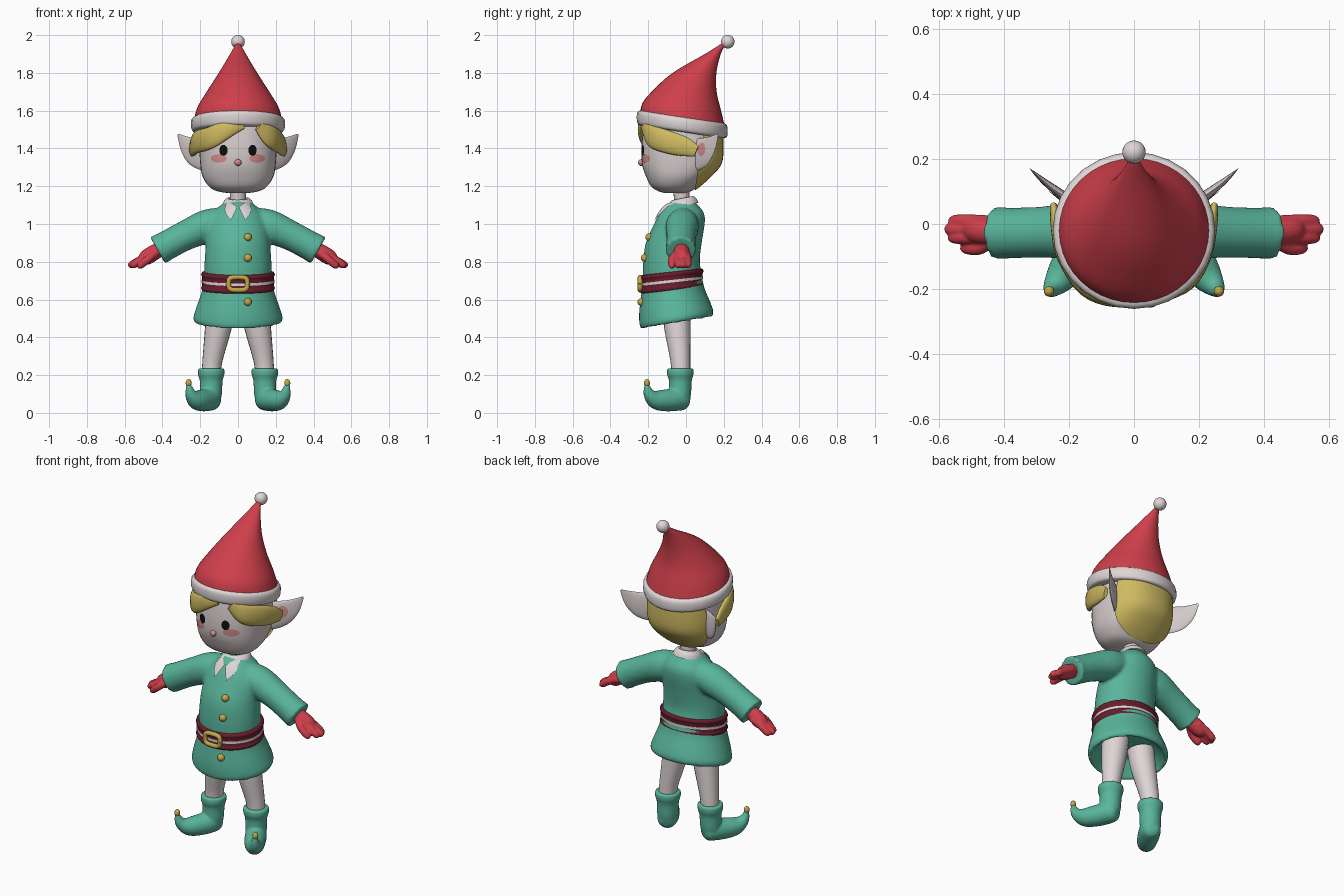
import bpy, bmesh, math
from mathutils import Vector
from mathutils.bvhtree import BVHTree

if "Cube" in bpy.data.objects:
    bpy.data.objects.remove(bpy.data.objects["Cube"])


def mat(name, r, g, b):
    m = bpy.data.materials.new(name)
    m.diffuse_color = (r, g, b, 1)
    m.use_nodes = True
    m.node_tree.nodes["Principled BSDF"].inputs["Base Color"].default_value = m.diffuse_color
    return m


GREEN = mat("green cloth", 0.10, 0.46, 0.33)
RED = mat("red cloth", 0.62, 0.05, 0.07)
WHITE = mat("white fur", 0.74, 0.67, 0.67)
SKIN = mat("pale skin", 0.68, 0.61, 0.61)
HAIR = mat("blond hair", 0.62, 0.49, 0.12)
GOLD = mat("gold", 0.56, 0.39, 0.07)
MAROON = mat("maroon leather", 0.14, 0.012, 0.025)
PINK = mat("pink blush", 0.66, 0.27, 0.27)
BLACK = mat("black", 0.004, 0.004, 0.004)


def finish(name, bm, mats, rule=None, remesh=0, normals=True):
    """Turn a bmesh into a smooth object; optionally fuse its parts by remeshing."""
    if normals:
        bmesh.ops.recalc_face_normals(bm, faces=bm.faces[:])
    if rule:
        for f in bm.faces:
            f.material_index = rule(f.calc_center_median())
    me = bpy.data.meshes.new(name)
    bm.to_mesh(me)
    bm.free()
    ob = bpy.data.objects.new(name, me)
    bpy.context.collection.objects.link(ob)
    if remesh:
        mod = ob.modifiers.new("fuse", 'REMESH')
        mod.mode, mod.voxel_size = 'VOXEL', remesh
        mod = ob.modifiers.new("soften", 'SMOOTH')
        mod.factor, mod.iterations = 0.5, 4
        bpy.context.view_layer.update()
        ev = ob.evaluated_get(bpy.context.evaluated_depsgraph_get())
        me = bpy.data.meshes.new_from_object(ev)
        ob.modifiers.clear()
        ob.data = me
    me.materials.clear()
    for m in mats:
        me.materials.append(m)
    for p in me.polygons:
        p.use_smooth = True
    me.set_sharp_from_angle(angle=math.radians(50))
    return ob


def spline(rows, k):
    """Catmull-Rom samples through rows of numbers."""
    out = []
    for i in range(len(rows) - 1):
        a, b, c, d = (rows[min(max(i + o, 0), len(rows) - 1)] for o in (-1, 0, 1, 2))
        for j in range(k):
            t = j / k
            out.append([0.5 * (2 * q + (r - p) * t + (2 * p - 5 * q + 4 * r - s) * t * t
                               + (3 * q - p - 3 * r + s) * t ** 3) for p, q, r, s in zip(a, b, c, d)])
    return out + [list(rows[-1])]


def bridge(bm, rings):
    vs = [[bm.verts.new(p) for p in ring] for ring in rings]
    n = len(vs[0])
    for a, b in zip(vs, vs[1:]):
        for i in range(n):
            bm.faces.new((a[i], a[(i + 1) % n], b[(i + 1) % n], b[i]))
    bm.faces.new(vs[0][::-1])
    bm.faces.new(vs[-1])


def circle(n, e=2):
    def f(v):
        return math.copysign(abs(v) ** (2 / e), v)
    return [(f(math.cos(2 * math.pi * i / n)), f(math.sin(2 * math.pi * i / n))) for i in range(n)]


def loft(rows, bm=None, n=40, e=2, k=4):
    """Stack of ovals: (z, centre y, rx, ry, tilt)."""
    bm = bm or bmesh.new()
    bridge(bm, [[(c * rx, cy + s * ry, z + tilt * s * ry) for c, s in circle(n, e)]
                for z, cy, rx, ry, tilt in spline(rows, k)])
    return bm


def tube(rows, bm=None, n=20, k=4, ref=(0, 0, 1), flat=1, sx=1):
    """Tube along (x, y, z, r); flat squeezes it sideways, sx mirrors it."""
    bm = bm or bmesh.new()
    pts = [(Vector((p[0] * sx, p[1], p[2])), max(p[3], 0.002)) for p in spline(rows, k)]
    rings = []
    for i, (p, r) in enumerate(pts):
        t = (pts[min(i + 1, len(pts) - 1)][0] - pts[max(i - 1, 0)][0]).normalized()
        side = t.cross(Vector(ref)).normalized()
        up = side.cross(t)
        rings.append([p + side * c * r * flat + up * s * r for c, s in circle(n)])
    bridge(bm, rings)
    return bm


def ball(name, pos, r, m, sz=1):
    bm = bmesh.new()
    bmesh.ops.create_uvsphere(bm, u_segments=20, v_segments=12, radius=r)
    for v in bm.verts:
        v.co = Vector((v.co.x, v.co.y, v.co.z * sz)) + Vector(pos)
    return finish(name, bm, [m])


def tree(ob):
    bm = bmesh.new()
    bm.from_mesh(ob.data)
    return BVHTree.FromBMesh(bm)


def front_point(bvh, x, z):
    hit = bvh.ray_cast(Vector((x, -1, z)), Vector((0, 1, 0)))[0]
    return hit or bvh.find_nearest(Vector((x, -0.1, z)))[0]


def decal(name, bvh, outline, m, lift=0.004):
    """Thin patch laid on the front of a surface."""
    bm, n = bmesh.new(), len(outline)
    cx, cz = (sum(p[a] for p in outline) / n for a in (0, 1))

    def vert(x, z):
        return bm.verts.new(front_point(bvh, x, z) - Vector((0, lift, 0)))
    rings = [[vert(cx + (x - cx) * s, cz + (z - cz) * s) for x, z in outline] for s in (1, 0.67, 0.33)]
    mid = vert(cx, cz)
    for i in range(n):
        j = (i + 1) % n
        for a, b in zip(rings, rings[1:]):
            bm.faces.new((a[i], a[j], b[j], b[i]))
        bm.faces.new((rings[-1][i], rings[-1][j], mid))
    bm.normal_update()
    if sum(f.normal.y for f in bm.faces) > 0:
        bmesh.ops.reverse_faces(bm, faces=bm.faces[:])
    return finish(name, bm, [m], normals=False)


def oval(cx, cz, rx, rz):
    return [(cx + c * rx, cz + s * rz) for c, s in circle(20)]


# Head, neck and back hair
HEAD = [(1.163, -0.06, 0.05, 0.05, 0), (1.175, -0.06, 0.115, 0.09, 0), (1.2, -0.06, 0.155, 0.125, 0),
        (1.25, -0.045, 0.187, 0.166, 0), (1.32, -0.028, 0.2, 0.205, 0), (1.42, -0.024, 0.203, 0.211, 0),
        (1.55, -0.02, 0.19, 0.2, 0)]
head = finish("head", loft(HEAD, e=2.3), [SKIN])
face = tree(head)
finish("neck", tube([(0, -0.02, 1.08, 0.042), (0, -0.025, 1.2, 0.042)], ref=(0, 1, 0)), [SKIN])
bm = loft([(z, cy, rx + 0.014, ry + 0.012, t) for z, cy, rx, ry, t in HEAD], e=2.3)
bmesh.ops.bisect_plane(bm, geom=bm.verts[:] + bm.edges[:] + bm.faces[:], plane_co=(0, 0.065, 1.3),
                       plane_no=(0, 1, -0.15), clear_inner=True)
bmesh.ops.holes_fill(bm, edges=[e for e in bm.edges if e.is_boundary])
finish("back_hair", bm, [HAIR])

# Fringe locks sweeping round under the hat
SWEEP = [(0.215, -0.1, 1.435, 0.06), (0.236, -0.01, 1.41, 0.052), (0.247, 0.055, 1.385, 0.03)]
finish("fringe_left", tube([(0.11, -0.222, 1.52, 0.03), (0.17, -0.178, 1.465, 0.058)] + SWEEP, flat=0.38), [HAIR])
finish("fringe_right", tube([(-0.03, -0.235, 1.525, 0.02), (0.06, -0.238, 1.5, 0.046),
                             (0.15, -0.2, 1.455, 0.058)] + SWEEP, flat=0.38, sx=-1), [HAIR])

# Face details and ears
ball("nose", (0, -0.236, 1.325), 0.018, PINK)
for s, side in ((1, "left"), (-1, "right")):
    decal("eye_" + side, face, oval(s * 0.077, 1.39, 0.022, 0.029), BLACK, 0.005)
    decal("cheek_" + side, face, oval(s * 0.102, 1.347, 0.042, 0.023), PINK)
    ear = finish("ear_" + side, tube([(0.17, 0.05, 1.362, 0.082), (0.225, 0.092, 1.382, 0.078),
                                      (0.275, 0.13, 1.42, 0.05), (0.318, 0.168, 1.474, 0.005)],
                                     flat=0.18, sx=s), [SKIN])
    decal("inner_ear_" + side, tree(ear), oval(s * 0.238, 1.395, 0.025, 0.036), PINK)

# Hat with fur brim and pompom
finish("hat", loft([(1.55, -0.02, 0.234, 0.225, -0.14), (1.62, -0.022, 0.214, 0.208, -0.1),
                    (1.7, -0.01, 0.166, 0.172, 0), (1.8, 0.045, 0.102, 0.116, 0),
                    (1.9, 0.142, 0.042, 0.042, 0), (1.955, 0.2, 0.012, 0.012, 0)]), [RED])
finish("hat_brim", loft([(1.487, -0.02, 0.222, 0.215, -0.15), (1.496, -0.02, 0.243, 0.236, -0.15),
                         (1.53, -0.02, 0.25, 0.241, -0.15), (1.558, -0.02, 0.243, 0.236, -0.15),
                         (1.57, -0.02, 0.22, 0.215, -0.15)], n=28), [WHITE])
ball("pompom", (0, 0.221, 1.965), 0.036, WHITE)

# Tunic: torso with flared hollow skirt, fused with both sleeves
bm = loft([(0.56, -0.05, 0.13, 0.12, 0.15), (0.5, -0.05, 0.2, 0.165, 0.17), (0.476, -0.05, 0.22, 0.183, 0.17),
           (0.5, -0.05, 0.237, 0.196, 0.17), (0.56, -0.06, 0.22, 0.188, 0.15), (0.64, -0.07, 0.193, 0.168, 0.12),
           (0.72, -0.073, 0.18, 0.156, 0.1), (0.8, -0.077, 0.177, 0.15, 0.05), (0.9, -0.065, 0.17, 0.148, 0),
           (1.0, -0.035, 0.162, 0.134, 0), (1.055, -0.022, 0.135, 0.118, 0), (1.1, -0.02, 0.09, 0.084, 0),
           (1.13, -0.015, 0.05, 0.05, 0)])
for s in (1, -1):
    tube([(0.06, -0.015, 1.02, 0.07), (0.16, -0.02, 0.99, 0.088), (0.28, -0.025, 0.938, 0.079),
          (0.38, -0.028, 0.885, 0.078), (0.425, -0.028, 0.86, 0.082)], bm, ref=(0, 1, 0), sx=s)
tunic = finish("tunic", bm, [GREEN], remesh=0.01)
chest = tree(tunic)
for i, z in enumerate((0.93, 0.82, 0.587)):
    ball("button_%d" % (i + 1), front_point(chest, 0.052, z), 0.021, GOLD)

# Collar
finish("collar_band", loft([(1.095, -0.02, 0.085, 0.086, 0.2), (1.118, -0.018, 0.076, 0.074, 0.2),
                            (1.137, -0.018, 0.056, 0.055, 0.2), (1.13, -0.018, 0.045, 0.045, 0.2)]), [WHITE])
for s, side in ((1, "left"), (-1, "right")):
    decal("collar_flap_" + side, chest, [(s * x, z) for x, z in (
        (0.004, 1.09), (0.03, 1.11), (0.055, 1.125), (0.078, 1.11), (0.073, 1.075), (0.06, 1.045),
        (0.038, 1.02), (0.02, 1.055))], WHITE, 0.012)

# Belt, its pale stripe and the buckle
finish("belt", loft([(0.697 + dz, -0.075, 0.19 + d, 0.163 + d, 0.11) for dz, d in (
    (-0.05, -0.015), (-0.047, 0.0), (-0.034, 0.005), (-0.02, 0), (0.02, 0), (0.034, 0.005), (0.047, 0),
    (0.05, -0.015))]), [MAROON])
finish("belt_stripe", loft([(0.697 + dz, -0.075, 0.193, 0.166, 0.11) for dz in (-0.007, 0.007)], k=1), [WHITE])
finish("buckle", tube([(c * 0.05, -0.243, 0.684 + v * 0.034, 0.013) for c, v in circle(16, 3.5) + [(1, 0)]],
                      n=12, k=2, ref=(0, 1, 0)), [GOLD])


# Stockings, boots, bells and mittens
STRIPES = (0.29, 0.355, 0.41, 0.475)
for s, side in ((1, "left"), (-1, "right")):
    bm = tube([(0.142, -0.027, 0.2, 0.05), (0.135, -0.03, 0.28, 0.053), (0.105, -0.045, 0.45, 0.07),
               (0.09, -0.05, 0.56, 0.075)], ref=(0, 1, 0), sx=s)
    for z in STRIPES:
        bmesh.ops.bisect_plane(bm, geom=bm.verts[:] + bm.edges[:] + bm.faces[:],
                               plane_co=(0, 0, z), plane_no=(0, 0, 1))
    finish("stocking_" + side, bm, [WHITE, RED], rule=lambda c: sum(c.z > z for z in STRIPES) % 2)

    bm = tube([(0.142, -0.03, 0.236, 0.07), (0.142, -0.03, 0.205, 0.071), (0.142, -0.03, 0.17, 0.061),
               (0.144, -0.032, 0.1, 0.059), (0.146, -0.035, 0.05, 0.05)], ref=(0, 1, 0), sx=s)
    tube([(0.125, 0.012, 0.058, 0.025), (0.133, -0.005, 0.062, 0.048), (0.155, -0.05, 0.07, 0.06),
          (0.19, -0.11, 0.066, 0.058), (0.222, -0.16, 0.07, 0.05), (0.25, -0.195, 0.1, 0.031),
          (0.261, -0.209, 0.15, 0.013)], bm, sx=s)
    finish("boot_" + side, bm, [GREEN], remesh=0.007)
    ball("boot_bell_" + side, (s * 0.261, -0.207, 0.158), 0.016, GOLD, 1.3)

    bm = tube([(0.39, -0.025, 0.88, 0.036), (0.45, -0.022, 0.845, 0.042), (0.49, -0.018, 0.82, 0.04),
               (0.515, -0.018, 0.805, 0.025)], bm=None, sx=s)
    for y, reach in ((0.009, 0), (-0.016, 0.012), (-0.041, 0.002)):
        tube([(0.45, y, 0.84, 0.019), (0.51, y, 0.812, 0.021), (0.55 + reach, y, 0.785, 0.02),
              (0.566 + reach, y, 0.774, 0.011)], bm, n=12, sx=s)
    tube([(0.43, -0.045, 0.85, 0.02), (0.475, -0.074, 0.815, 0.021), (0.515, -0.074, 0.782, 0.019),
          (0.53, -0.072, 0.77, 0.01)], bm, n=12, sx=s)
    finish("mitten_" + side, bm, [RED], remesh=0.005)
